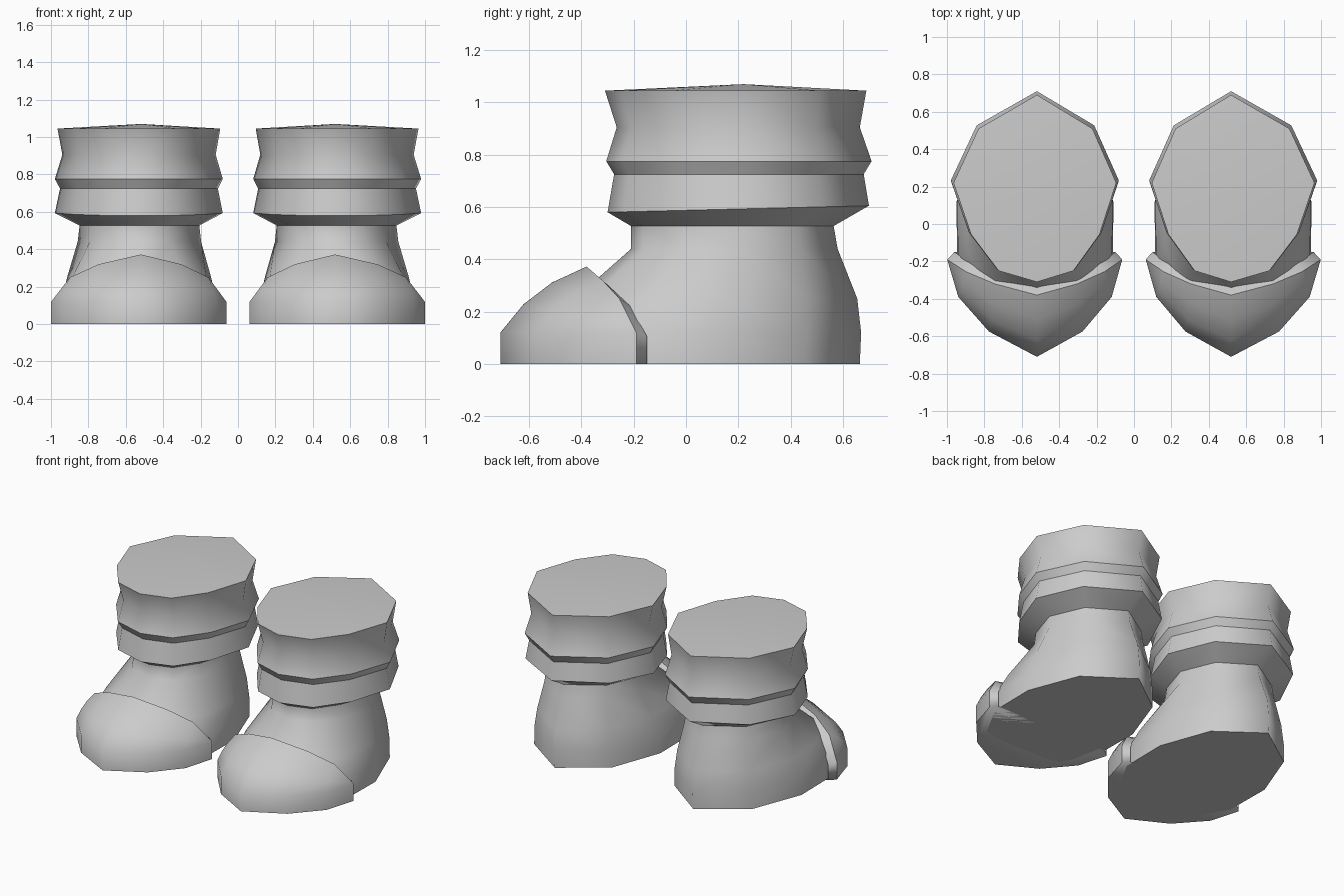
import bpy, bmesh, math
from mathutils import Vector

cube = bpy.data.objects.get("Cube")
if cube:
    bpy.data.objects.remove(cube)

grey = bpy.data.materials.new("plain_grey")
grey.use_nodes = True
COLOR = (0.6, 0.6, 0.6, 1)
grey.diffuse_color = COLOR
grey.node_tree.nodes["Principled BSDF"].inputs["Base Color"].default_value = COLOR

CENTRE = 0.519


def ring(z, front, back, half, wide, tilt=0):
    """Ten-sided outline with points at heel and toe; 'wide' squares the front."""
    depth = back - front
    side = [(0.46 + 0.24 * wide, 0.06), (0.79 + 0.2 * wide, 0.255), (1, 0.53), (0.7, 0.82)]
    outline = [(0, 0)] + side + [(0, 1)] + [(-x, y) for x, y in reversed(side)]
    return [Vector((x * half, front + y * depth, z + tilt * y)) for x, y in outline]


def finish(bm, name, side):
    """Place on one side, slightly fuller on the outside, and shade smooth."""
    bmesh.ops.remove_doubles(bm, verts=bm.verts, dist=0.0005)
    for v in bm.verts:
        x = v.co.x * (1.025 if v.co.x > 0 else 0.975)
        v.co.x = side * (CENTRE + x)
    bmesh.ops.recalc_face_normals(bm, faces=bm.faces)
    for f in bm.faces:
        f.smooth = True
    mesh = bpy.data.meshes.new(name)
    bm.to_mesh(mesh)
    bm.free()
    mesh.materials.append(grey)
    bpy.context.collection.objects.link(bpy.data.objects.new(name, mesh))


def loft(bm, rows, closed):
    """Skin rows of equal length with quads."""
    grid = [[bm.verts.new(p) for p in row] for row in rows]
    n = len(rows[0])
    for a, b in zip(grid, grid[1:]):
        for i in range(n if closed else n - 1):
            j = (i + 1) % n
            bm.faces.new((a[i], a[j], b[j], b[i]))
    return grid


def crease(bm, loop):
    for i, v in enumerate(loop):
        edge = bm.edges.get((v, loop[(i + 1) % len(loop)]))
        if edge:
            edge.smooth = False


# Rings from top down: height, front y, back y, half width, front fullness, tilt
CUFF = [
    (1.045, -0.31, 0.69, 0.435, 0),
    (0.905, -0.265, 0.665, 0.41, 0),
    (0.775, -0.305, 0.71, 0.449, 0),
    (0.725, -0.275, 0.68, 0.422, 0),
    (0.58, -0.30, 0.70, 0.449, 0, 0.025),
    (0.527, -0.21, 0.565, 0.32, 0),
]
FOOT = [
    (0.527, -0.21, 0.565, 0.32, 0),
    (0.44, -0.21, 0.58, 0.33, 0.1),
    (0.25, -0.425, 0.655, 0.385, 0.7),
    (0.12, -0.5, 0.67, 0.415, 1),
    (0, -0.5, 0.665, 0.42, 1),
]
# Half outlines of the toe cap, from the side to the middle
TOE_BASE = [(0.468, -0.19), (0.41, -0.39), (0.25, -0.575), (0, -0.71)]
TOE_RIM = [(0.468, -0.19, 0.12), (0.37, -0.255, 0.25), (0.22, -0.32, 0.32), (0, -0.38, 0.372)]


def mirrored(half):
    return [Vector((-p.x, p.y, p.z)) for p in half] + list(reversed(half[:-1]))


def make_cuff(name, side):
    bm = bmesh.new()
    grid = loft(bm, [ring(*r) for r in CUFF], True)
    peak = bm.verts.new((0, 0.22, 1.07))
    top = grid[0]
    for i in range(len(top)):
        bm.faces.new((top[i], top[(i + 1) % len(top)], peak))
    for i in (0, 2, 3, 4, 5):
        crease(bm, grid[i])
    finish(bm, name, side)


def make_foot(name, side):
    bm = bmesh.new()
    grid = loft(bm, [ring(*r) for r in FOOT], True)
    bm.faces.new(grid[-1])
    crease(bm, grid[0])
    crease(bm, grid[-1])
    finish(bm, name, side)


def make_toe_cap(name, side):
    bm = bmesh.new()
    floor = mirrored([Vector((x, y, 0)) for x, y in TOE_BASE])
    wall = [p + Vector((0, 0, 0.12)) for p in floor]
    rim = mirrored([Vector(p) for p in TOE_RIM])
    rows = [floor, wall]
    for t in (0.33, 0.66):
        row = []
        for i, (a, b) in enumerate(zip(wall, rim)):
            swell = math.sin(math.pi * i / (len(wall) - 1))
            row.append(a.lerp(b, t) + Vector((0, -0.02, 0.025)) * swell)
        rows.append(row)
    rows.append(rim)
    grid = loft(bm, rows, False)
    # Turned-in back edge
    path = [grid[0][0]] + grid[-1] + [grid[0][-1]]
    inner = [bm.verts.new((v.co.x * 0.92, v.co.y + 0.04, v.co.z * 0.89)) for v in path]
    bmesh.ops.remove_doubles(bm, verts=[r[k] for r in grid[1:4] for k in (0, -1)]
                             + [grid[-1][0], grid[-1][-1]], dist=0.0005)
    ends = [next(v for v in bm.verts if (v.co - p).length < 0.001) for p in (rim[0], rim[-1])]
    path[1], path[-2] = ends
    for i in range(len(path) - 1):
        bm.faces.new((path[i], path[i + 1], inner[i + 1], inner[i]))
    bm.faces.new(grid[0] + [inner[-1], inner[0]])
    for loop in (path, inner, grid[0]):
        crease(bm, loop)
    finish(bm, name, side)


for label, side in (("left", 1), ("right", -1)):
    make_cuff(label + "_boot_cuff", side)
    make_foot(label + "_boot_foot", side)
    make_toe_cap(label + "_boot_toe_cap", side)
